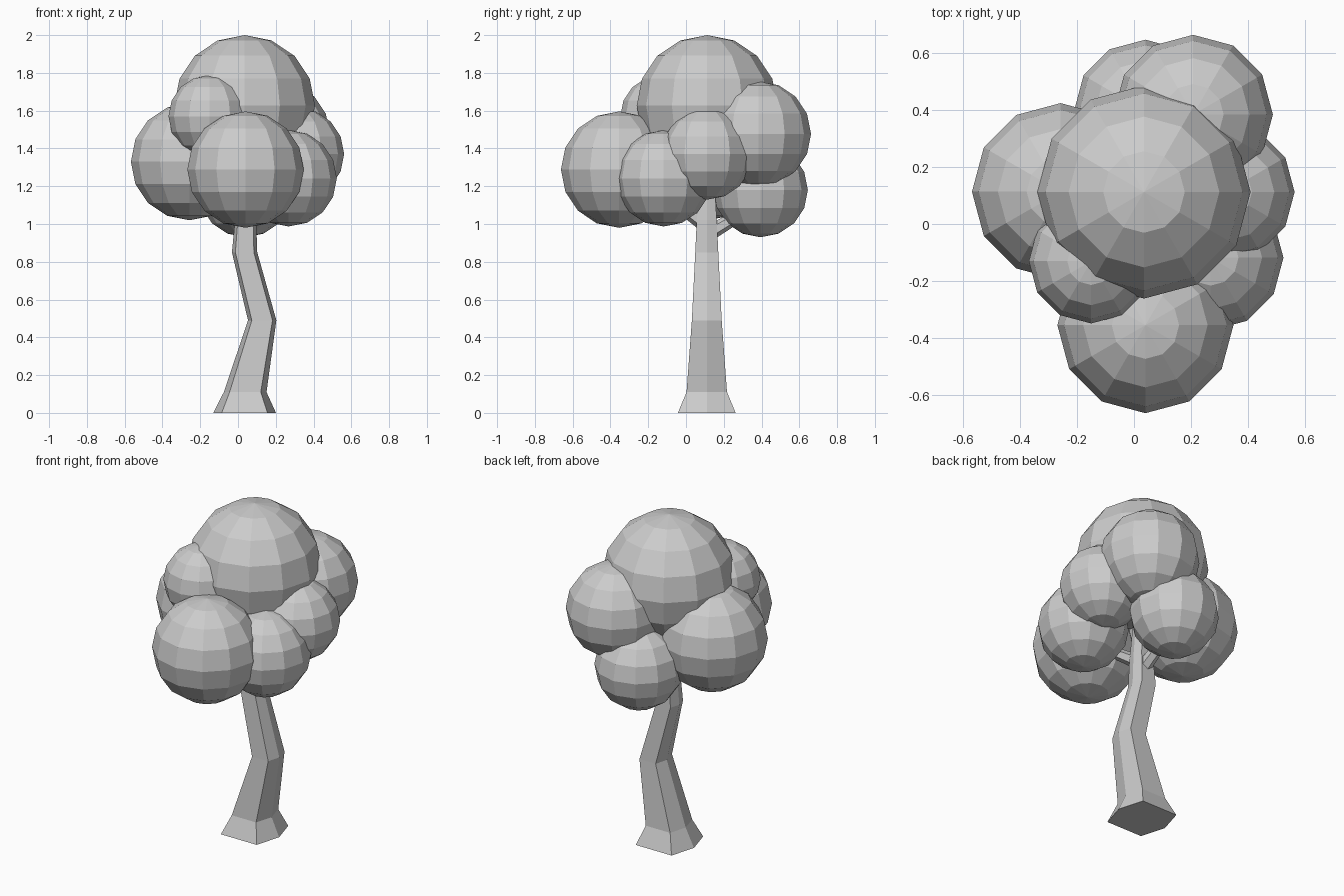
import bpy, bmesh
from mathutils import Vector

if "Cube" in bpy.data.objects:
    bpy.data.objects.remove(bpy.data.objects["Cube"])


def finish(name, bm):
    bmesh.ops.recalc_face_normals(bm, faces=bm.faces)
    mesh = bpy.data.meshes.new(name)
    bm.to_mesh(mesh)
    bm.free()
    obj = bpy.data.objects.new(name, mesh)
    bpy.context.collection.objects.link(obj)
    return obj


# Foliage: low-poly balls, 12 sides and 8 rings (x, y, z, radius)
foliage = {
    "top": (0.035, 0.112, 1.627, 0.373),
    "front": (0.04, -0.354, 1.288, 0.308),
    "left": (-0.257, 0.113, 1.33, 0.31),
    "front_left": (-0.15, -0.13, 1.57, 0.218),
    "front_right": (0.268, -0.118, 1.242, 0.255),
    "right": (0.32, 0.112, 1.371, 0.242),
    "back_right": (0.207, 0.383, 1.477, 0.279),
    "back_low": (0.04, 0.395, 1.18, 0.25),
}
for part, (x, y, z, r) in foliage.items():
    bm = bmesh.new()
    bmesh.ops.create_uvsphere(bm, u_segments=12, v_segments=8, radius=r)
    bmesh.ops.translate(bm, verts=bm.verts, vec=(x, y, z))
    finish("foliage_" + part, bm)

# Trunk: six-sided rings that bend sideways (z, centre x, half width, half depth)
rings = [(0, 0.035, 0.166, 0.153), (0.11, 0.038, 0.113, 0.107),
         (0.49, 0.128, 0.075, 0.079), (0.85, 0.035, 0.067, 0.061),
         (1.02, 0.04, 0.056, 0.053), (1.4, 0.036, 0.03, 0.03)]
section = [(1, 0), (0.73, 1), (-0.73, 1), (-1, 0), (-0.73, -1), (0.73, -1)]
bm = bmesh.new()
loops = [[bm.verts.new((cx + u * w, 0.11 + v * d, z)) for u, v in section]
         for z, cx, w, d in rings]
for a, b in zip(loops, loops[1:]):
    for i in range(6):
        j = (i + 1) % 6
        bm.faces.new((a[i], a[j], b[j], b[i]))
bm.faces.new(loops[0])
bm.faces.new(loops[-1])
finish("trunk", bm)

# Branches: tapered prisms from the trunk into the lower foliage
branches = {
    "back": ((0.04, 0.12, 0.95), (0.04, 0.36, 1.09)),
    "front": ((0.04, 0.10, 1.00), (0.04, -0.20, 1.22)),
    "left": ((0.03, 0.11, 1.02), (-0.16, 0.11, 1.25)),
}
for part, (start, end) in branches.items():
    start, end = Vector(start), Vector(end)
    axis = end - start
    bm = bmesh.new()
    bmesh.ops.create_cone(bm, cap_ends=True, segments=6, radius1=0.042,
                          radius2=0.028, depth=axis.length)
    bm.transform(axis.to_track_quat('Z', 'Y').to_matrix().to_4x4())
    bmesh.ops.translate(bm, verts=bm.verts, vec=(start + end) / 2)
    finish("branch_" + part, bm)
